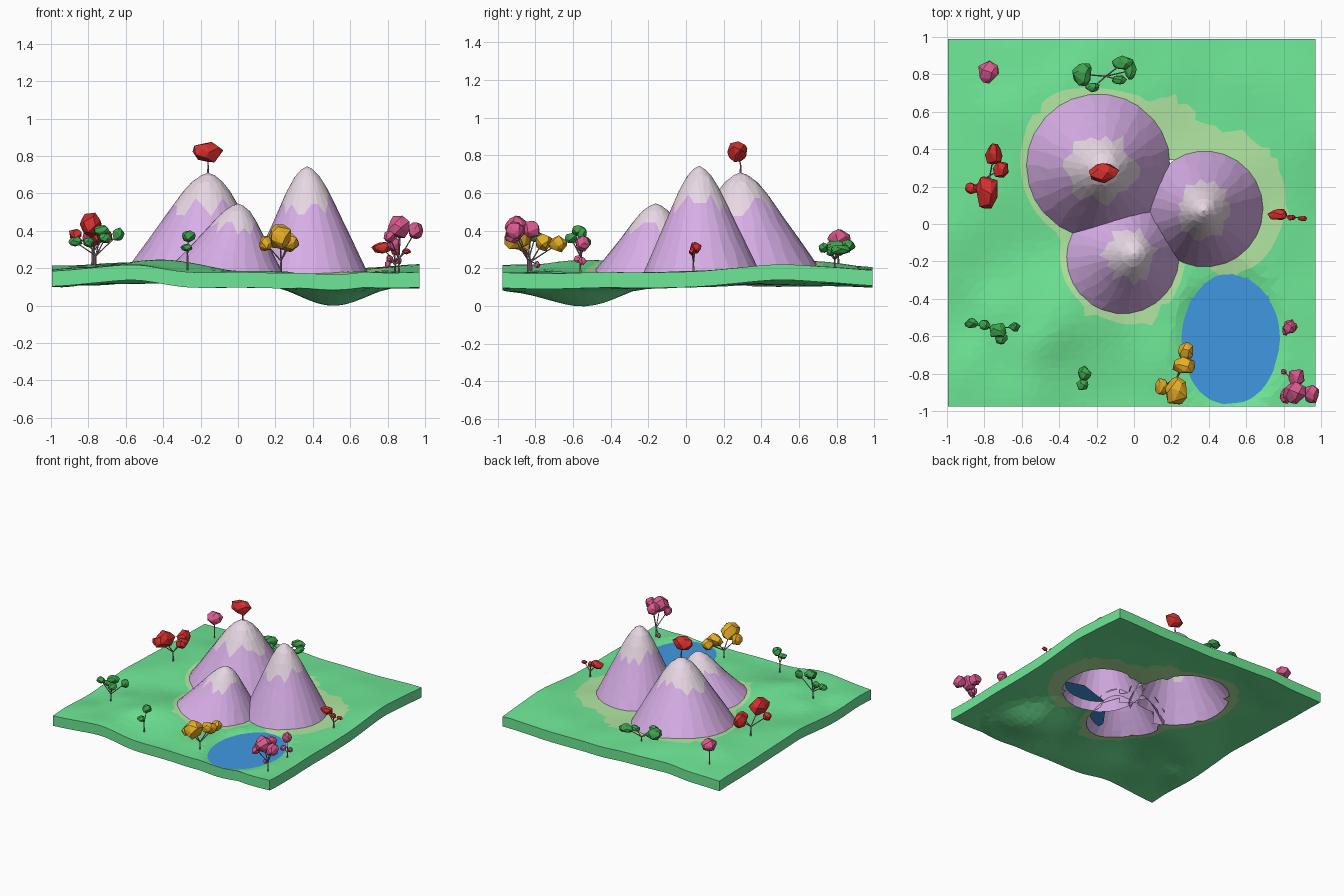
import bpy, bmesh, math, random
from mathutils import Vector, noise

random.seed(4)
cube = bpy.data.objects.get("Cube")
if cube:
    bpy.data.objects.remove(cube)


def material(name, *rgb):
    col = [(c / 255 / 12.92) if c < 11 else ((c / 255 + 0.055) / 1.055) ** 2.4 for c in rgb] + [1]
    m = bpy.data.materials.new(name)
    m.use_nodes = True
    m.diffuse_color = col
    m.node_tree.nodes["Principled BSDF"].inputs["Base Color"].default_value = col
    return m


grass = material("grass", 112, 234, 152)
sand = material("sand", 178, 231, 162)
lilac = material("lilac_rock", 220, 178, 236)
snow = material("pale_snow", 232, 216, 228)
water = material("water", 64, 153, 226)
red = material("red_leaves", 212, 48, 46)
gold = material("gold_leaves", 230, 174, 38)
pink = material("pink_leaves", 220, 90, 144)
green = material("green_leaves", 62, 162, 76)
bark = material("bark", 166, 136, 146)


def finish(bm, name, *mats):
    me = bpy.data.meshes.new(name)
    bm.to_mesh(me)
    bm.free()
    for m in mats:
        me.materials.append(m)
    ob = bpy.data.objects.new(name, me)
    bpy.context.collection.objects.link(ob)


def bump(x, y, cx, cy, s):
    return math.exp(-((x - cx) ** 2 + (y - cy) ** 2) / (2 * s * s))


def lerp_table(table, v):
    for (a, fa), (b, fb) in zip(table, table[1:]):
        if v <= b:
            return fa + (fb - fa) * (v - a) / (b - a)
    return table[-1][1]


def lake_reach(x, y):
    return math.hypot((x - 0.515) / 0.252, (y + 0.62) / 0.335)


# Height of the ground, with an oval lake basin
WATER_Z, THICK = 0.163, 0.082
def ground(x, y):
    h = 0.178 + 0.06 * bump(x, y, -0.42, 0.55, 0.33) + 0.04 * bump(x, y, -0.65, -0.95, 0.16)
    h += 0.065 * bump(x, y, -0.42, -0.5, 0.2) + 0.04 * bump(x, y, 0.97, 0.55, 0.3)
    h += 0.03 * bump(x, y, -1, 0, 0.3)
    rough = 0.01 + 0.02 * bump(x, y, -0.7, -0.65, 0.2)
    h += rough * noise.noise(Vector((x * 4, y * 4, 0.5)))
    e = lake_reach(x, y)
    if e < 1:
        return WATER_Z - 0.003 - 0.088 * (1 - e * e) * bump(x, y, 0.5, -0.47, 0.25)
    k = min(1, (e - 1) / 0.25)
    return (WATER_Z - 0.003) * (1 - k) + h * k


# Mountains: base centre, base radius, peak centre, peak height
PEAKS = [
    (-0.19, 0.31, 0.385, -0.16, 0.29, 0.71),
    (0.38, 0.08, 0.31, 0.37, 0.07, 0.745),
    (-0.06, -0.18, 0.3, 0.0, -0.16, 0.545),
]
# Mountain profile: relative radius against relative height
PROFILE = [(0, 1), (0.1, 0.97), (0.25, 0.88), (0.4, 0.72), (0.58, 0.5),
           (0.75, 0.3), (0.9, 0.12), (1, 0)]
hole = [(p[0], p[1], p[2] * 0.96) for p in PEAKS]
shore = [(-0.19, 0.31, 0.435), (0.44, 0.13, 0.39), (-0.06, -0.17, 0.355), (0.15, 0.42, 0.24)]


def circles(x, y, discs):
    return min(math.hypot(x - cx, y - cy) - r for cx, cy, r in discs)


def sand_edge(x, y):
    return circles(x, y, shore) + 0.02 * math.sin(9 * x + 4 * y)


def hole_edge(x, y):
    return circles(x, y, hole)


def lake_edge(x, y):
    return (lake_reach(x, y) - 1) * 0.3


# Ground sheet: faceted, pulled onto the borders, open under the mountains
N, X0, Y0, SIZE = 40, -0.995, -0.975, 1.965
cell = SIZE / N
bm = bmesh.new()
bmesh.ops.create_grid(bm, x_segments=N, y_segments=N, size=SIZE / 2)
for v in bm.verts:
    inner = not v.is_boundary
    v.co.x += X0 + SIZE / 2
    v.co.y += Y0 + SIZE / 2
    if inner:
        v.co.x += random.uniform(-0.2, 0.2) * cell
        v.co.y += random.uniform(-0.2, 0.2) * cell
        for edge in (sand_edge, lake_edge, hole_edge):
            d = edge(v.co.x, v.co.y)
            if abs(d) < cell * 0.5:
                g = Vector((edge(v.co.x + 1e-3, v.co.y) - d, edge(v.co.x, v.co.y + 1e-3) - d, 0))
                v.co -= g.normalized() * d
    v.co.z = ground(v.co.x, v.co.y)
bmesh.ops.triangulate(bm, faces=bm.faces)
rim = [e for e in bm.edges if e.is_boundary]
inside = []
for f in bm.faces:
    c = f.calc_center_median()
    f.material_index = 1 if sand_edge(c.x, c.y) < 0 else 0
    if all(hole_edge(v.co.x, v.co.y) < 0.004 for v in f.verts):
        inside.append(f)
bmesh.ops.delete(bm, geom=inside, context="FACES")
# Underside copy and the outer walls
under = bmesh.ops.duplicate(bm, geom=list(bm.faces))["geom"]
bmesh.ops.translate(bm, vec=(0, 0, -THICK), verts=[g for g in under if isinstance(g, bmesh.types.BMVert)])
bmesh.ops.reverse_faces(bm, faces=[g for g in under if isinstance(g, bmesh.types.BMFace)])
wall = bmesh.ops.extrude_edge_only(bm, edges=rim)["geom"]
bmesh.ops.translate(bm, vec=(0, 0, -THICK), verts=[g for g in wall if isinstance(g, bmesh.types.BMVert)])
bmesh.ops.remove_doubles(bm, verts=bm.verts, dist=1e-4)
for f in bm.faces:
    f.normal_update()
    out = f.calc_center_median() * Vector((1, 1, 0)).to_3d()[0]
    if abs(f.normal.z) < 0.05 and f.normal.dot(Vector((out.x, out.y, 0))) < 0:
        f.normal_flip()
finish(bm, "ground", grass, sand)

# Lake: flat sheet that the basin cuts to shape
bm = bmesh.new()
bmesh.ops.create_circle(bm, cap_ends=True, segments=10, radius=0.5)
for v in bm.verts:
    v.co = (min(v.co.x + 0.46, 0.85), max(v.co.y - 0.53, -0.965), WATER_Z)
finish(bm, "lake", water)


# Mountains: turned bell shapes with a zigzag snow line, hollow below
def mountain_height(p, x, y):
    t = lerp_table(PROFILE, math.hypot(x - p[0], y - p[1]) / p[2])
    g = ground(x, y)
    return g + (p[5] - g) * t if t > 0 else 0


SEG, SNOW_ROW = 26, 3
ROWS = [0.1, 0.22, 0.34, 0.46, 0.6, 0.74, 0.88, 1.0]
for name, p in zip(("back_mountain", "right_mountain", "front_mountain"), PEAKS):
    bm = bmesh.new()
    rings = []
    for k, r0 in enumerate(ROWS):
        ring = []
        for s in range(SEG):
            a = math.tau * (s + random.uniform(-0.15, 0.15)) / SEG
            r = r0
            if k == SNOW_ROW:
                r += random.choice((-0.07, 0.0, 0.08))
            elif r0 < 0.9:
                r += random.uniform(-0.02, 0.02)
            t = lerp_table(PROFILE, r)
            x = p[0] + (p[3] - p[0]) * t + r * p[2] * math.cos(a)
            y = p[1] + (p[4] - p[1]) * t + r * p[2] * math.sin(a)
            g = ground(x, y)
            ring.append(bm.verts.new((x, y, g + (p[5] - g) * t)))
        rings.append(ring)
    tip = bm.verts.new((p[3], p[4], p[5]))
    for s in range(SEG):
        n = (s + 1) % SEG
        bm.faces.new((tip, rings[0][s], rings[0][n])).material_index = 1
        for k in range(len(rings) - 1):
            f = bm.faces.new((rings[k][s], rings[k + 1][s], rings[k + 1][n], rings[k][n]))
            f.material_index = 1 if k < SNOW_ROW else 0
    bmesh.ops.triangulate(bm, faces=bm.faces)
    # Drop the faces wholly buried in a neighbouring mountain
    buried = [f for f in bm.faces if any(
        all(v.co.z < mountain_height(q, v.co.x, v.co.y) - 0.015 for v in f.verts)
        for q in PEAKS if q is not p)]
    bmesh.ops.delete(bm, geom=buried, context="FACES")
    # Inner shell
    shell = bmesh.ops.duplicate(bm, geom=list(bm.faces))["geom"]
    bmesh.ops.translate(bm, vec=(0, 0, -THICK), verts=[g for g in shell if isinstance(g, bmesh.types.BMVert)])
    bmesh.ops.reverse_faces(bm, faces=[g for g in shell if isinstance(g, bmesh.types.BMFace)])
    finish(bm, name, lilac, snow)


# Trees: thin forked trunks with faceted leaf clumps
def twig(bm, a, b, r):
    a, b = Vector(a), Vector(b)
    q = (b - a).to_track_quat("Z", "Y")
    new = bmesh.ops.create_cone(bm, segments=5, radius1=r, radius2=r * 0.7, depth=(b - a).length, cap_ends=True)
    for v in new["verts"]:
        v.co = q @ v.co + (a + b) / 2


def clump(bm, x, y, z, w, d, h):
    pts = []
    for i in range(20):
        u = 1 - 2 * (i + 0.5) / 20
        a = i * 2.4 + random.uniform(-0.4, 0.4)
        s = math.sqrt(1 - u * u)
        k = random.uniform(0.95, 1.2) / 2
        pts.append(bm.verts.new((x + w * k * s * math.cos(a), y + d * k * s * math.sin(a), z + h * k * u)))
    bmesh.ops.convex_hull(bm, input=pts)


def tree(name, leaves, bx, by, bz, clumps):
    bm = bmesh.new()
    mid = sum(c[2] for c in clumps) / len(clumps)
    fork = (bx, by, bz + (mid - bz) * 0.4)
    twig(bm, (bx, by, bz - 0.03), fork, 0.006)
    for c in clumps:
        twig(bm, fork, c[:3], 0.004)
    finish(bm, name + "_trunk", bark)
    bm = bmesh.new()
    for c in clumps:
        clump(bm, *c)
    bmesh.ops.recalc_face_normals(bm, faces=bm.faces)
    finish(bm, name + "_leaves", leaves)


tree("summit_tree", red, -0.16, 0.29, 0.7, [(-0.165, 0.275, 0.82, 0.15, 0.11, 0.11)])
tree("left_red_tree", red, -0.77, 0.26, 0.23, [
    (-0.785, 0.165, 0.43, 0.12, 0.18, 0.12), (-0.75, 0.37, 0.38, 0.09, 0.11, 0.1),
    (-0.71, 0.29, 0.37, 0.08, 0.09, 0.08), (-0.87, 0.19, 0.38, 0.07, 0.06, 0.06)])
tree("back_pink_tree", pink, -0.78, 0.81, 0.2, [(-0.78, 0.81, 0.36, 0.11, 0.11, 0.09)])
tree("back_green_tree", green, -0.15, 0.79, 0.21, [
    (-0.275, 0.8, 0.31, 0.11, 0.12, 0.08), (-0.22, 0.73, 0.31, 0.07, 0.05, 0.05),
    (-0.06, 0.86, 0.32, 0.11, 0.07, 0.06), (-0.08, 0.77, 0.29, 0.08, 0.05, 0.05),
    (-0.02, 0.82, 0.3, 0.06, 0.1, 0.05)])
tree("right_red_tree", red, 0.84, 0.04, 0.19, [
    (0.77, 0.05, 0.31, 0.1, 0.06, 0.06), (0.84, 0.035, 0.29, 0.05, 0.03, 0.04),
    (0.9, 0.03, 0.29, 0.05, 0.03, 0.03)])
tree("left_green_tree", green, -0.76, -0.56, 0.2, [
    (-0.87, -0.53, 0.34, 0.07, 0.05, 0.05), (-0.8, -0.54, 0.34, 0.06, 0.05, 0.05),
    (-0.73, -0.57, 0.4, 0.1, 0.08, 0.06), (-0.64, -0.55, 0.38, 0.06, 0.05, 0.07),
    (-0.71, -0.61, 0.36, 0.07, 0.07, 0.05)])
tree("front_green_tree", green, -0.27, -0.83, 0.22, [
    (-0.265, -0.8, 0.37, 0.07, 0.08, 0.06), (-0.275, -0.86, 0.31, 0.06, 0.06, 0.04)])
tree("gold_tree", gold, 0.23, -0.82, 0.17, [
    (0.225, -0.9, 0.37, 0.12, 0.15, 0.14), (0.15, -0.87, 0.33, 0.07, 0.09, 0.08),
    (0.27, -0.76, 0.34, 0.12, 0.09, 0.09), (0.28, -0.68, 0.33, 0.08, 0.1, 0.08)])
tree("lakeside_pink_tree", pink, 0.84, -0.56, 0.18, [
    (0.83, -0.55, 0.33, 0.07, 0.08, 0.08), (0.81, -0.57, 0.25, 0.04, 0.05, 0.04),
    (0.86, -0.55, 0.24, 0.03, 0.04, 0.04)])
tree("corner_pink_tree", pink, 0.86, -0.84, 0.17, [
    (0.86, -0.9, 0.42, 0.12, 0.11, 0.12), (0.95, -0.91, 0.4, 0.08, 0.1, 0.09),
    (0.87, -0.82, 0.41, 0.08, 0.1, 0.09), (0.81, -0.92, 0.37, 0.06, 0.08, 0.07),
    (0.8, -0.79, 0.22, 0.03, 0.03, 0.04)])
